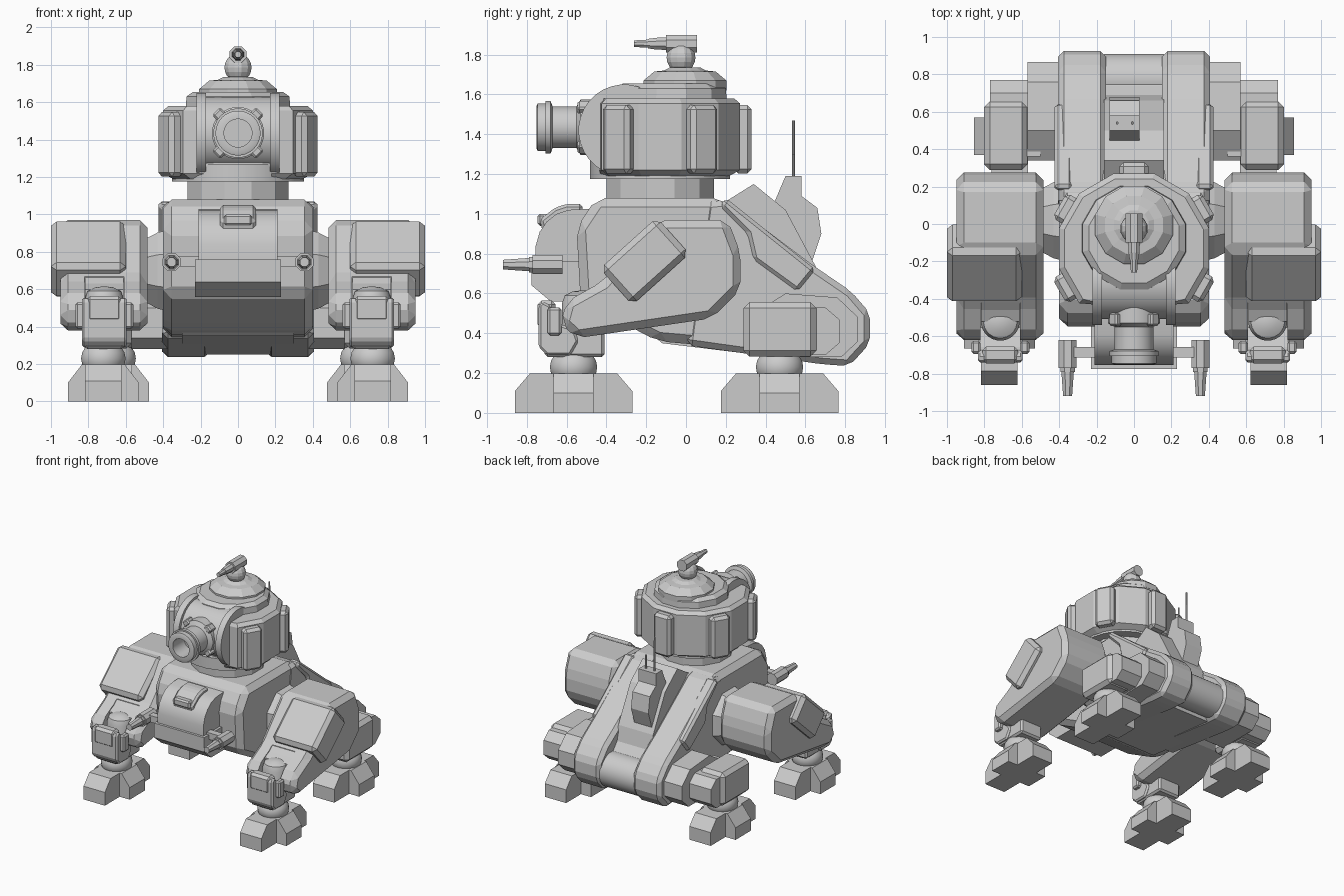
import bpy, bmesh
from math import pi, sin, cos, radians
from mathutils import Vector, Matrix

if "Cube" in bpy.data.objects:
    bpy.data.objects.remove(bpy.data.objects["Cube"])


def finish(name, bm, bevel=0, smooth=False):
    bmesh.ops.recalc_face_normals(bm, faces=bm.faces)
    if bevel:
        bmesh.ops.bevel(bm, geom=bm.edges[:], offset=bevel, segments=1, affect='EDGES', clamp_overlap=True)
    me = bpy.data.meshes.new(name)
    bm.to_mesh(me)
    bm.free()
    if smooth:
        me.shade_smooth()
        me.set_sharp_from_angle(angle=radians(35))
    ob = bpy.data.objects.new(name, me)
    bpy.context.collection.objects.link(ob)
    return ob


def prism(name, pts, x0, x1, bevel=0, smooth=False):
    """Side profile of (y, z) points extruded from x0 to x1."""
    bm = bmesh.new()
    f = bm.faces.new([bm.verts.new((x0, y, z)) for y, z in pts])
    new = bmesh.ops.extrude_face_region(bm, geom=[f])['geom']
    bmesh.ops.translate(bm, vec=(x1 - x0, 0, 0), verts=[v for v in new if isinstance(v, bmesh.types.BMVert)])
    return finish(name, bm, bevel, smooth)


def box(name, c, s, bevel=0, rot=None):
    bm = bmesh.new()
    m = Matrix.Translation(c) @ (rot or Matrix()) @ Matrix.Diagonal((*s, 1))
    bmesh.ops.create_cube(bm, size=1, matrix=m)
    return finish(name, bm, bevel)


def lathe(name, prof, c, axis='Z', n=24, smooth=True, phase=0.5):
    """Profile of (distance along axis, radius) turned round the axis through c."""
    bm = bmesh.new()
    rings = []
    for t, r in prof:
        ring = []
        for i in range(n):
            a = 2 * pi * (i + phase) / n
            u, v = r * cos(a), r * sin(a)
            p = {'X': (t, u, v), 'Y': (u, t, v), 'Z': (u, v, t)}[axis]
            ring.append(bm.verts.new(Vector(c) + Vector(p)))
        rings.append(ring)
    for a, b in zip(rings, rings[1:]):
        for i in range(n):
            j = (i + 1) % n
            bm.faces.new((a[i], a[j], b[j], b[i]))
    bm.faces.new(rings[0])
    bm.faces.new(rings[-1])
    return finish(name, bm, 0, smooth)


def ball(r, flat=1.0):
    return [(-r * flat * cos(pi * k / 10), max(r * sin(pi * k / 10), .004)) for k in range(11)]


# Hull with flat front and long sloping underside
prism('hull', [(-.55, .93), (-.45, 1.08), (.18, 1.08), (.42, .86), (.42, .31), (-.14, .36), (-.22, .40), (-.53, .57)],
      -.40, .40, .045)
prism('hull_belly', [(-.2, .42), (-.12, .35), (.7, .25), (.75, .45)], -.30, .30)
# Curved nose and its hatch
prism('nose', [(-.48, .56), (-.68, .56), (-.775, .64), (-.775, .76), (-.45, .76)], -.23, .23)
prism('nose_hood', [(-.4, .72), (-.755, .74), (-.755, .84), (-.735, .91), (-.70, .96), (-.65, 1.0), (-.59, 1.02),
                    (-.4, 1.03)], -.21, .21, 0, True)
prism('nose_hatch', [(-.72, .91), (-.735, .97), (-.66, 1.03), (-.60, 1.05), (-.52, 1.05), (-.52, .91)], -.095, .095, .015)
box('nose_hatch_lip', (0, -.71, .97), (.15, .07, .06), .012)
box('gun_crossbar', (0, -.685, .75), (.72, .055, .055))
# Raised rear deck with radio box and aerials
prism('rear_deck', [(.1, 1.0), (.34, 1.15), (.50, 1.02), (.66, .72), (.69, .60), (.74, .54), (.78, .52), (.78, .35),
                    (.1, .4)], -.16, .16)
lathe('rear_roller', [(-.16, .14), (.16, .14)], (0, .77, .40), 'X', 28)
prism('radio_box', [(.42, 1.0), (.47, 1.12), (.50, 1.19), (.58, 1.19), (.58, 1.09), (.66, 1.03), (.68, .90), (.62, .72)],
      -.13, .03)
lathe('long_aerial', [(1.15, .008), (1.47, .007)], (-.09, .54, 0), n=8)
lathe('short_aerial', [(1.15, .008), (1.30, .007)], (-.01, .54, 0), n=8)

for s in (1, -1):
    # Rear rails and flank plates
    prism('rear_rail', [(.1, 1.06), (.2, 1.07), (.64, .74), (.83, .61), (.925, .50), (.925, .35), (.82, .235), (.68, .245),
                        (.0, .34)], s * .15, s * .405, .03)
    prism('flank_plate', [(.17, 1.04), (.20, 1.08), (.25, 1.04), (.65, .72), (.56, .61), (.34, .77), (.31, .90)],
          s * .33, s * .425, .018)
    # Hip joint and nose guns
    lathe('hip_joint', [(.36 * s, .24), (.43 * s, .22), (.50 * s, .18)], (0, .02, .70), 'X', 8, False)
    lathe('side_gun', [(-.92, .026), (-.79, .036), (-.79, .042), (-.77, .042), (-.77, .052), (-.62, .052)],
          (s * .355, 0, .745), 'Y', 8, False)

    # Front thigh, with a knee slot cut in its lower end
    thigh = prism('front_thigh', [(-.60, .56), (-.42, .66), (-.14, .97), (.21, .97), (.275, .80), (.275, .62), (.13, .475),
                                  (-.55, .375), (-.63, .45)], s * .485, s * .95, .04)
    cut = box('knee_cutter', (s * .715, -.62, .5), (.21, .4, .6))
    cut.hide_render = True
    cut.hide_viewport = True
    mod = thigh.modifiers.new('slot', 'BOOLEAN')
    mod.operation = 'DIFFERENCE'
    mod.solver = 'EXACT'
    mod.object = cut
    box('thigh_armour', (s * .80, -.208, .762), (.40, .385, .245), .03, Matrix.Rotation(radians(42), 4, 'X'))
    # Knee and shin
    prism('knee_block', [(-.40, .4), (-.40, .68), (-.46, .63), (-.52, .60), (-.52, .4)], s * .611, s * .819)
    lathe('knee_post', [(.3, .104), (.55, .104), (.59, .09), (.61, .05), (.615, .01)], (s * .715, -.52, 0), n=24)
    box('shin', (s * .715, -.56, .345), (.21, .30, .13), .015)
    prism('knee_guard', [(-.74, .33), (-.74, .54), (-.72, .56), (-.68, .54), (-.67, .46), (-.56, .42), (-.54, .36),
                         (-.58, .29), (-.70, .29)], s * .595, s * .835, .012)
    box('knee_pad', (s * .715, -.70, .495), (.19, .09, .14), .02)
    for dx in (-.13, .13):
        box('knee_tab', (s * (.715 + dx), -.66, .46), (.05, .07, .14), .012)

    # Rear axle and shin block
    prism('rear_axle', [(.34, .34), (.42, .28), (.78, .28), (.865, .36), (.865, .48), (.76, .58), (.5, .6), (.34, .5)],
          s * .38, s * .57)
    prism('rear_axle_end', [(.36, .34), (.42, .29), (.70, .29), (.77, .35), (.77, .47), (.70, .53), (.36, .53)],
          s * .5, s * .77)
    box('rear_shin', (s * .685, .472, .42), (.232, .365, .275), .03)

    # Feet: cross of two chamfered lobes and a ball ankle
    for label, x, y in (('front', .72, -.565), ('rear', .665, .47)):
        x *= s
        lathe(label + '_ankle', ball(.12, .85), (x, y, .23), n=24)
        prism(label + '_foot_long', [(y - .295, 0), (y + .295, 0), (y + .295, .11), (y + .22, .197), (y - .22, .197),
                                     (y - .295, .11)], x - .098, x + .098)
        cross = prism(label + '_foot_wide', [(-.19, 0), (.19, 0), (.19, .10), (.115, .197), (-.115, .197), (-.19, .10)],
                      -.1, .1)
        cross.matrix_world = Matrix.Translation((x, y, 0)) @ Matrix.Rotation(pi / 2, 4, 'Z')

# Turret neck, ring and twelve-sided body with a flattened front
T = (0, -.13, 0)
lathe('turret_neck', [(1.04, .28), (1.19, .28)], T, n=12, smooth=False)
lathe('turret_ring', [(1.175, .355), (1.27, .355)], T, n=24)
body = lathe('turret_body', [(1.19, .36), (1.22, .415), (1.555, .415), (1.58, .385)], T, n=12, smooth=False)
for v in body.data.vertices:
    v.co.y = max(v.co.y, -.44)
lathe('turret_roof', [(1.56, .29), (1.63, .285), (1.655, .25)], (0, -.075, 0), n=12, smooth=False)
# Bolt-on armour panels
for deg in (-30, 30, 90, 150, 210):
    a = radians(deg)
    box('turret_panel', (.415 * cos(a), -.13 + .415 * sin(a), 1.375), (.09, .155, .345), .022, Matrix.Rotation(a, 4, 'Z'))
# Cupola with small swivel gun
lathe('cupola', [(1.62, .215), (1.67, .215), (1.715, .16), (1.72, .11), (1.735, .08)], (0, -.005, 0), n=12, smooth=False)
lathe('swivel_ball', ball(.075), (0, -.025, 1.785), n=12, smooth=False)
lathe('swivel_gun', [(-.26, .018), (-.19, .022), (-.19, .026), (-.15, .032), (-.10, .034), (-.10, .048), (.055, .048)],
      (0, 0, 1.855), 'Y', 8, False)
# Curved mantlet, cheeks and main gun
lathe('mantlet', [(-.17, .20), (.17, .20)], (0, -.31, 1.43), 'X', 32)
for s in (1, -1):
    lathe('mantlet_cheek', [(.17 * s, .23), (.222 * s, .23)], (0, -.31, 1.42), 'X', 32)
lathe('main_gun', [(-.40, .14), (-.53, .14), (-.55, .105), (-.67, .105), (-.68, .132), (-.705, .132), (-.705, .12),
                   (-.745, .12), (-.75, .11), (-.75, .075), (-.60, .075)], (0, 0, 1.435), 'Y', 28)
for k in range(4):
    a = pi / 4 + k * pi / 2
    box('gun_lug', (.14 * cos(a), -.51, 1.435 + .14 * sin(a)), (.05, .07, .06), .01, Matrix.Rotation(-a, 4, 'Y'))
